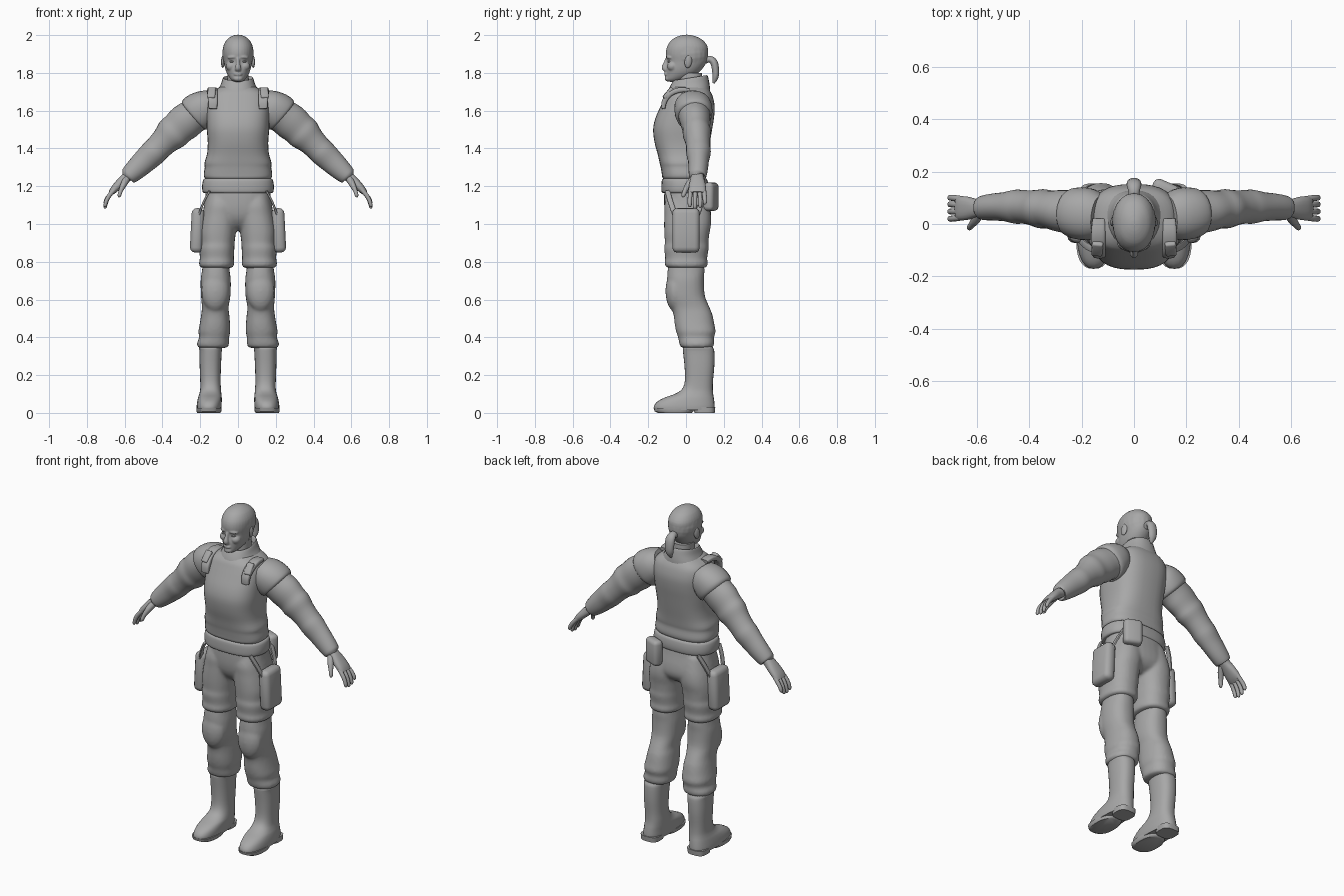
import bpy, bmesh, math
from mathutils import Vector, Matrix, Euler

grey = bpy.data.materials.new("uniform_grey")
grey.diffuse_color = (0.39, 0.39, 0.39, 1)


def finish(name, bm, mirror=False, angle=45):
    bmesh.ops.recalc_face_normals(bm, faces=bm.faces)
    me = bpy.data.meshes.new(name)
    bm.to_mesh(me)
    bm.free()
    ob = bpy.data.objects.new(name, me)
    bpy.context.collection.objects.link(ob)
    me.materials.append(grey)
    if mirror:
        ob.modifiers.new("mirror", 'MIRROR').use_mirror_merge = False
    bpy.ops.object.select_all(action='DESELECT')
    ob.select_set(True)
    bpy.context.view_layer.objects.active = ob
    bpy.ops.object.shade_smooth_by_angle(angle=math.radians(angle))
    return ob


def blend(name, parts, voxel, smooth):
    """Fuse parts into one continuous soft surface."""
    deps = bpy.context.evaluated_depsgraph_get()
    bm = bmesh.new()
    for p in parts:
        bm.from_mesh(p.evaluated_get(deps).to_mesh())
    for p in parts:
        bpy.data.objects.remove(p)
    ob = finish(name, bm, angle=180)
    rm = ob.modifiers.new("fuse", 'REMESH')
    rm.mode, rm.voxel_size, rm.use_smooth_shade = 'VOXEL', voxel, True
    sm = ob.modifiers.new("soften", 'SMOOTH')
    sm.factor, sm.iterations = 0.5, smooth
    return ob


def resample(rows, k):
    """Catmull-Rom interpolation between the key rows."""
    rows = [Vector(r) for r in rows]
    out = []
    for i in range(len(rows) - 1):
        a, b = rows[max(i - 1, 0)], rows[i]
        c, d = rows[i + 1], rows[min(i + 2, len(rows) - 1)]
        for s in range(k):
            t = s / k
            out.append(0.5 * (2 * b + (c - a) * t + (2 * a - 5 * b + 4 * c - d) * t * t
                              + (3 * b - a - 3 * c + d) * t ** 3))
    return out + [rows[-1]]


def skin(bm, rings):
    loops = [[bm.verts.new(p) for p in ring] for ring in rings]
    n = len(loops[0])
    for a, b in zip(loops, loops[1:]):
        for i in range(n):
            bm.faces.new((a[i], a[(i + 1) % n], b[(i + 1) % n], b[i]))
    bm.faces.new(loops[0])
    bm.faces.new(loops[-1])


def unit_ring(n, power):
    ang = [2 * math.pi * i / n for i in range(n)]
    f = lambda c: math.copysign(abs(c) ** (2 / power), c)
    return [(f(math.cos(a)), f(math.sin(a))) for a in ang]


def stack(name, rows, mirror=False, power=2.3, n=28, k=3, tilt=0.0):
    """Loft of level sections, rows are z, x0, x1, y front, y back."""
    bm = bmesh.new()
    rings = []
    for z, x0, x1, y0, y1 in resample(rows, k):
        ring = []
        for u, v in unit_ring(n, power):
            y = (y0 + y1) / 2 + v * (y1 - y0) / 2
            ring.append(((x0 + x1) / 2 + u * (x1 - x0) / 2, y, z + tilt * y))
        rings.append(ring)
    skin(bm, rings)
    return finish(name, bm, mirror)


def centred(rows):
    return [(z, -h, h, f, b) for z, h, f, b in rows]


def limb(name, paths, mirror=True, side=(0, 1, 0), power=2.0, n=18, k=3):
    """Loft along paths, points are x, y, z, radius along side, radius across."""
    bm = bmesh.new()
    for path in paths:
        pts = resample(path, k)
        rings = []
        for i, p in enumerate(pts):
            t = pts[min(i + 1, len(pts) - 1)] - pts[max(i - 1, 0)]
            t = Vector(t[:3]).normalized()
            u = Vector(side)
            u = (u - t * u.dot(t)).normalized()
            w = t.cross(u)
            rings.append([Vector(p[:3]) + u * a * p[3] + w * b * p[4] for a, b in unit_ring(n, power)])
        skin(bm, rings)
    return finish(name, bm, mirror)


def ball(name, c, r, mirror=False, rot=(0, 0, 0)):
    bm = bmesh.new()
    m = Matrix.LocRotScale(Vector(c), Euler(rot), Vector(r))
    bmesh.ops.create_uvsphere(bm, u_segments=20, v_segments=12, radius=1, matrix=m)
    return finish(name, bm, mirror)


def box(name, c, size, rot=(0, 0, 0), mirror=False, bevel=0.018):
    bm = bmesh.new()
    bmesh.ops.create_cube(bm, size=1, matrix=Matrix.Diagonal((*size, 1)))
    bmesh.ops.bevel(bm, geom=bm.edges[:], offset=bevel, segments=3, profile=0.5, affect='EDGES')
    bm.transform(Matrix.LocRotScale(Vector(c), Euler(rot), None))
    return finish(name, bm, mirror)


# Head with fused facial features
skull = stack("skull", centred([
    (1.753, .018, -.092, -.05), (1.764, .036, -.106, -.01), (1.79, .055, -.106, .05),
    (1.82, .067, -.106, .085), (1.86, .075, -.1, .11), (1.90, .08, -.107, .116),
    (1.94, .078, -.1, .114), (1.975, .06, -.075, .087), (1.995, .032, -.038, .047),
    (2.002, .01, -.005, .015)]), power=2.15, n=32)
face = [
    ball("hair", (0, .012, 1.9), (.084, .107, .1), rot=(.12, 0, 0)),
    limb("nose", [[(0, -.098, 1.878, .008, .01), (0, -.108, 1.85, .01, .012),
                   (0, -.115, 1.826, .016, .015), (0, -.104, 1.81, .014, .008)]], mirror=False, side=(1, 0, 0)),
    ball("brow", (.03, -.09, 1.883), (.028, .014, .009), True, (0, .1, .35)),
    ball("cheek", (.036, -.072, 1.835), (.028, .028, .026), True),
    ball("lips", (0, -.102, 1.793), (.024, .014, .011)),
    ball("chin", (0, -.096, 1.77), (.026, .017, .016))]
blend("head", [skull] + face, .0045, 4)
ball("eye", (.031, -.086, 1.86), (.014, .011, .006), True)
ball("ear", (.08, .012, 1.86), (.009, .02, .034), True, (-.15, 0, .25))
limb("ponytail", [[(0, .1, 1.865, .02, .018), (0, .125, 1.873, .022, .018), (0, .148, 1.855, .028, .02),
                   (0, .157, 1.81, .027, .019), (0, .155, 1.775, .022, .016), (0, .145, 1.745, .007, .006)]],
     mirror=False, side=(1, 0, 0))
stack("neck", centred([(1.66, .075, -.05, .1), (1.72, .06, -.045, .09), (1.8, .056, -.04, .085)]))

# Collar and vest
stack("collar", centred([
    (1.665, .135, -.105, .128), (1.70, .112, -.1, .127), (1.735, .092, -.088, .122),
    (1.765, .082, -.07, .115), (1.768, .076, -.063, .108), (1.74, .066, -.055, .1)]), tilt=.16)
stack("vest", centred([
    (1.232, .16, -.11, .095), (1.245, .177, -.124, .104), (1.265, .181, -.128, .107),
    (1.30, .176, -.134, .104), (1.325, .177, -.14, .108), (1.37, .164, -.15, .115),
    (1.43, .16, -.166, .126), (1.50, .165, -.174, .138), (1.56, .167, -.162, .148),
    (1.62, .168, -.136, .152), (1.67, .162, -.113, .143), (1.70, .14, -.098, .13),
    (1.73, .085, -.07, .11)]), power=2.7, n=36)
limb("shoulder_strap", [[(.133, -.12, 1.61, .022, .01), (.133, -.114, 1.65, .025, .014),
                         (.136, -.083, 1.69, .027, .014), (.136, -.03, 1.71, .027, .014),
                         (.134, .02, 1.708, .024, .01)]], side=(1, 0, 0), power=4)
box("strap_buckle", (.14, -.094, 1.692), (.042, .024, .07), (-.7, 0, .1), True, .008)

# Arms with layered sleeves
limb("sleeve", [[
    (.14, .035, 1.63, .085, .085), (.19, .04, 1.6, .092, .096), (.235, .045, 1.572, .085, .092),
    (.28, .05, 1.54, .08, .096), (.32, .055, 1.505, .073, .09), (.35, .058, 1.477, .075, .09),
    (.385, .062, 1.442, .067, .076), (.42, .065, 1.406, .064, .07), (.45, .066, 1.376, .065, .07),
    (.49, .066, 1.338, .056, .065), (.53, .065, 1.3, .052, .059), (.56, .063, 1.272, .049, .053),
    (.582, .061, 1.252, .044, .045), (.585, .061, 1.249, .03, .03)]], n=24)
limb("shoulder_cap", [[
    (.13, .03, 1.645, .08, .07), (.165, .035, 1.625, .097, .09), (.2, .04, 1.6, .1, .102),
    (.228, .045, 1.577, .094, .102), (.236, .046, 1.57, .08, .085)]], n=24, power=2.2)

# Hands
limb("palm", [[(.56, .061, 1.27, .032, .03), (.595, .06, 1.243, .034, .027), (.628, .06, 1.212, .043, .024),
               (.657, .06, 1.182, .046, .02), (.674, .06, 1.163, .042, .013)]], power=2.5)
limb("fingers", [[(.652, y, 1.185, .012, .012), (.68, y + s, 1.153, .012, .012),
                  (.697, y + 1.5 * s, 1.118 + d / 2, .0115, .011), (.703, y + 1.5 * s, 1.09 + d, .01, .009),
                  (.704, y + 1.5 * s, 1.081 + d, .003, .003)]
                 for y, s, d in ((.026, -.004, .008), (.049, -.001, 0), (.072, .002, .004), (.094, .004, .022))], n=10)
limb("thumb", [[(.59, .04, 1.238, .02, .02), (.605, .015, 1.21, .018, .017), (.62, -.004, 1.178, .013, .012),
                (.628, -.014, 1.152, .011, .01), (.63, -.018, 1.142, .003, .003)]], n=10)

# Belt
stack("belt", centred([
    (1.165, .17, -.115, .1), (1.168, .186, -.128, .114), (1.2, .19, -.13, .118),
    (1.236, .183, -.126, .112), (1.24, .165, -.11, .1)]), power=2.5, n=36)

# Trousers: hips fused with thighs, shins fused with knee pads
hips = stack("hips", centred([
    (1.2, .168, -.113, .108), (1.14, .174, -.116, .118), (1.08, .183, -.114, .13),
    (1.03, .18, -.102, .13), (.99, .13, -.075, .105), (.965, .05, -.04, .06)]), power=2.4, n=36)
thighs = stack("thighs", [
    (1.15, .02, .165, -.1, .108), (1.1, .006, .178, -.115, .122), (1.05, .003, .19, -.115, .132),
    (1.0, .007, .199, -.116, .133), (.95, .012, .204, -.115, .124), (.9, .018, .201, -.112, .119),
    (.87, .019, .206, -.116, .12), (.82, .022, .202, -.11, .112), (.79, .02, .207, -.114, .116),
    (.772, .027, .2, -.104, .108), (.766, .05, .18, -.085, .09)], True)
blend("trousers", [hips, thighs], .009, 4)
shins = stack("shins", [
    (.8, .05, .185, -.09, .095), (.75, .044, .191, -.098, .098), (.7, .038, .198, -.1, .095),
    (.62, .04, .196, -.098, .1), (.56, .05, .191, -.078, .124), (.52, .046, .195, -.066, .14),
    (.47, .042, .203, -.06, .15), (.43, .041, .21, -.052, .157), (.4, .047, .206, -.042, .148),
    (.37, .047, .217, -.036, .15), (.35, .053, .214, -.028, .143), (.343, .075, .2, -.005, .125)], True)
knees = ball("knees", (.12, -.055, .645), (.074, .054, .11), True)
blend("trouser_shins", [shins, knees], .009, 4)

# Boots
stack("boot", [
    (.37, .09, .195, .005, .13), (.345, .084, .206, -.015, .143), (.325, .086, .204, -.016, .15),
    (.25, .09, .203, -.008, .15), (.17, .092, .2, -.006, .143), (.125, .09, .2, -.022, .142),
    (.1, .088, .205, -.06, .144), (.082, .086, .211, -.11, .147), (.06, .086, .216, -.152, .15),
    (.035, .087, .219, -.17, .152), (.015, .09, .218, -.168, .15)], True, 2.4)
stack("sole_front", [(0, .094, .216, -.15, .03), (.008, .088, .22, -.166, .04), (.025, .087, .22, -.171, .045)],
      True, 2.5, k=1)
stack("heel", [(0, .1, .21, .045, .152), (.03, .096, .212, .04, .155)], True, 3, k=1)

# Pouches and hip straps
box("thigh_pouch", (.216, 0, .966), (.068, .145, .236), (0, -.05, 0), True, .028)
box("back_pouch", (.12, .131, 1.145), (.105, .06, .15), (0, 0, -.4), bevel=.022)
limb("hip_strap", [[(.15, y, 1.175, .014, .006), (.18, y * .85, 1.12, .014, .006), (.207, y * .6, 1.05, .014, .006)]
                   for y in (-.098, .098)], power=4, n=12)
